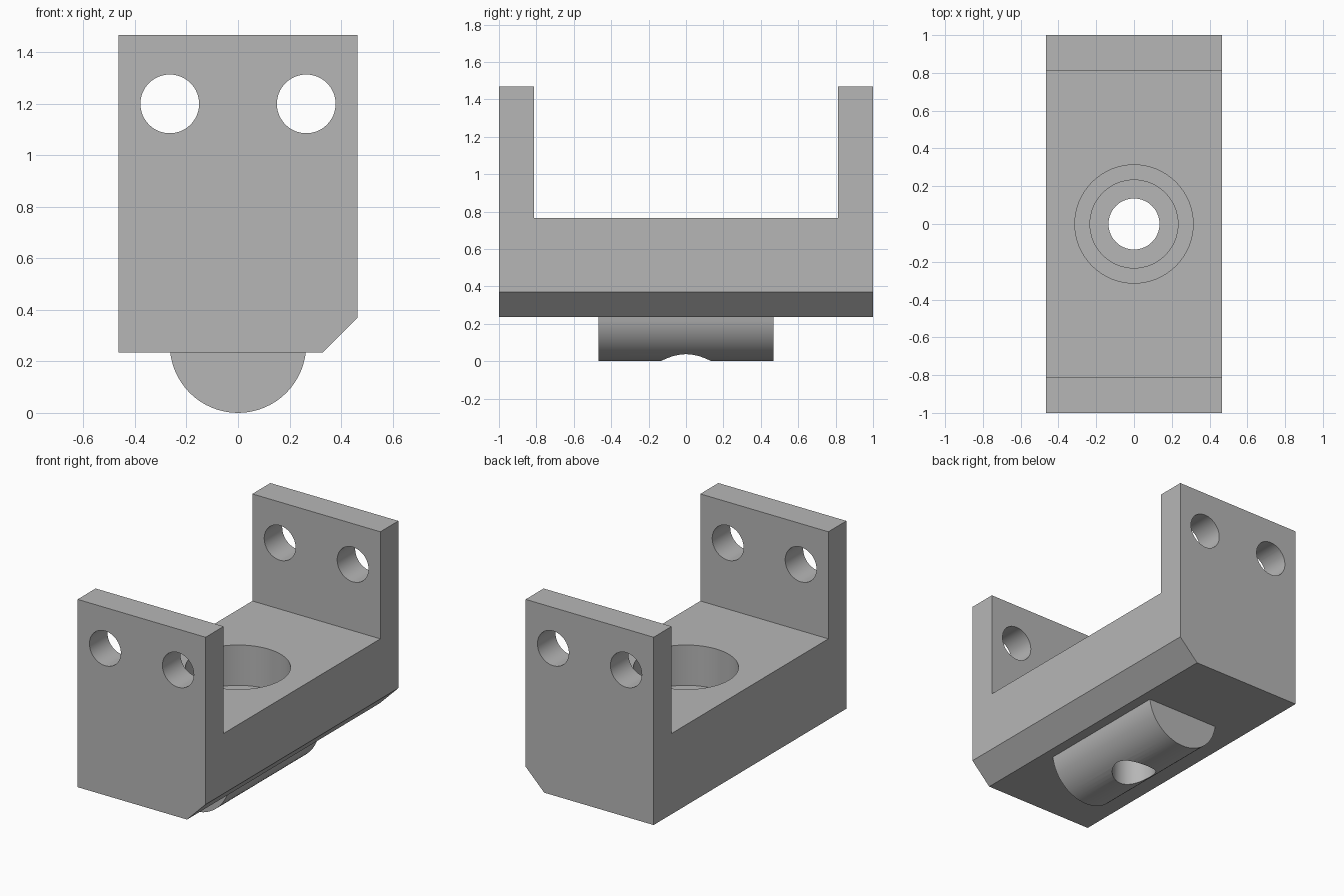
import bpy
import bmesh
from math import radians
from mathutils import Matrix, Vector

default = bpy.data.objects.get("Cube")
if default:
    bpy.data.objects.remove(default, do_unlink=True)

HALF_X, HALF_Y = 0.465, 1.0
BASE, DECK, TOP = 0.235, 0.765, 1.468
WALL = 0.187
CHAMFER = 0.135

grey = bpy.data.materials.new("plain grey")
grey.use_nodes = True
colour = (0.47, 0.47, 0.47, 1)
grey.diffuse_color = colour
grey.node_tree.nodes["Principled BSDF"].inputs["Base Color"].default_value = colour


def make_object(name, bm):
    bmesh.ops.recalc_face_normals(bm, faces=bm.faces)
    mesh = bpy.data.meshes.new(name)
    bm.to_mesh(mesh)
    bm.free()
    obj = bpy.data.objects.new(name, mesh)
    bpy.context.scene.collection.objects.link(obj)
    mesh.materials.append(grey)
    return obj


def prism(name, profile, half_length):
    """Extrude an x-z profile along y."""
    bm = bmesh.new()
    face = bm.faces.new([bm.verts.new((x, -half_length, z)) for x, z in profile])
    result = bmesh.ops.extrude_face_region(bm, geom=[face])
    verts = [v for v in result["geom"] if isinstance(v, bmesh.types.BMVert)]
    bmesh.ops.translate(bm, verts=verts, vec=(0, 2 * half_length, 0))
    return make_object(name, bm)


def cylinder(name, radius, start, end):
    """Cylinder running between two points."""
    start, end = Vector(start), Vector(end)
    axis = end - start
    turn = axis.to_track_quat("Z", "Y").to_matrix().to_4x4()
    bm = bmesh.new()
    bmesh.ops.create_cone(bm, cap_ends=True, segments=64, radius1=radius, radius2=radius,
                          depth=axis.length,
                          matrix=Matrix.Translation((start + end) / 2) @ turn)
    return make_object(name, bm)


def combine(body, tool, operation):
    tool.hide_render = True
    mod = body.modifiers.new(tool.name, "BOOLEAN")
    mod.operation, mod.object, mod.solver = operation, tool, "EXACT"
    bpy.context.view_layer.objects.active = body
    bpy.ops.object.modifier_apply(modifier=mod.name)
    bpy.data.objects.remove(tool, do_unlink=True)


# Block with one chamfered lower edge
bracket = prism("bracket", [
    (-HALF_X, BASE), (HALF_X - CHAMFER, BASE), (HALF_X, BASE + CHAMFER),
    (HALF_X, TOP), (-HALF_X, TOP)], HALF_Y)

# Open channel between the two end walls
channel = prism("channel_cutter", [
    (-HALF_X - 1, DECK), (HALF_X + 1, DECK), (HALF_X + 1, TOP + 1), (-HALF_X - 1, TOP + 1)],
    HALF_Y - WALL)
combine(bracket, channel, "DIFFERENCE")

# Rounded boss under the base
R = 0.265
combine(bracket, cylinder("round_boss", R, (0, -0.467, R), (0, 0.467, R)), "UNION")

# Stepped bore down through the deck and boss
for radius, floor in ((0.313, 0.50), (0.233, 0.30), (0.135, -0.2)):
    combine(bracket, cylinder("bore_cutter", radius, (0, 0, floor), (0, 0, 1)), "DIFFERENCE")

# Pairs of bolt holes through both end walls
for side in (-1, 1):
    x = side * 0.265
    combine(bracket, cylinder("bolt_hole_cutter", 0.114, (x, -1.2, 1.2), (x, 1.2, 1.2)),
            "DIFFERENCE")

# Smooth round surfaces, sharp edges elsewhere
bpy.ops.object.select_all(action="DESELECT")
bracket.select_set(True)
bpy.context.view_layer.objects.active = bracket
bpy.ops.object.shade_smooth_by_angle(angle=radians(30))
